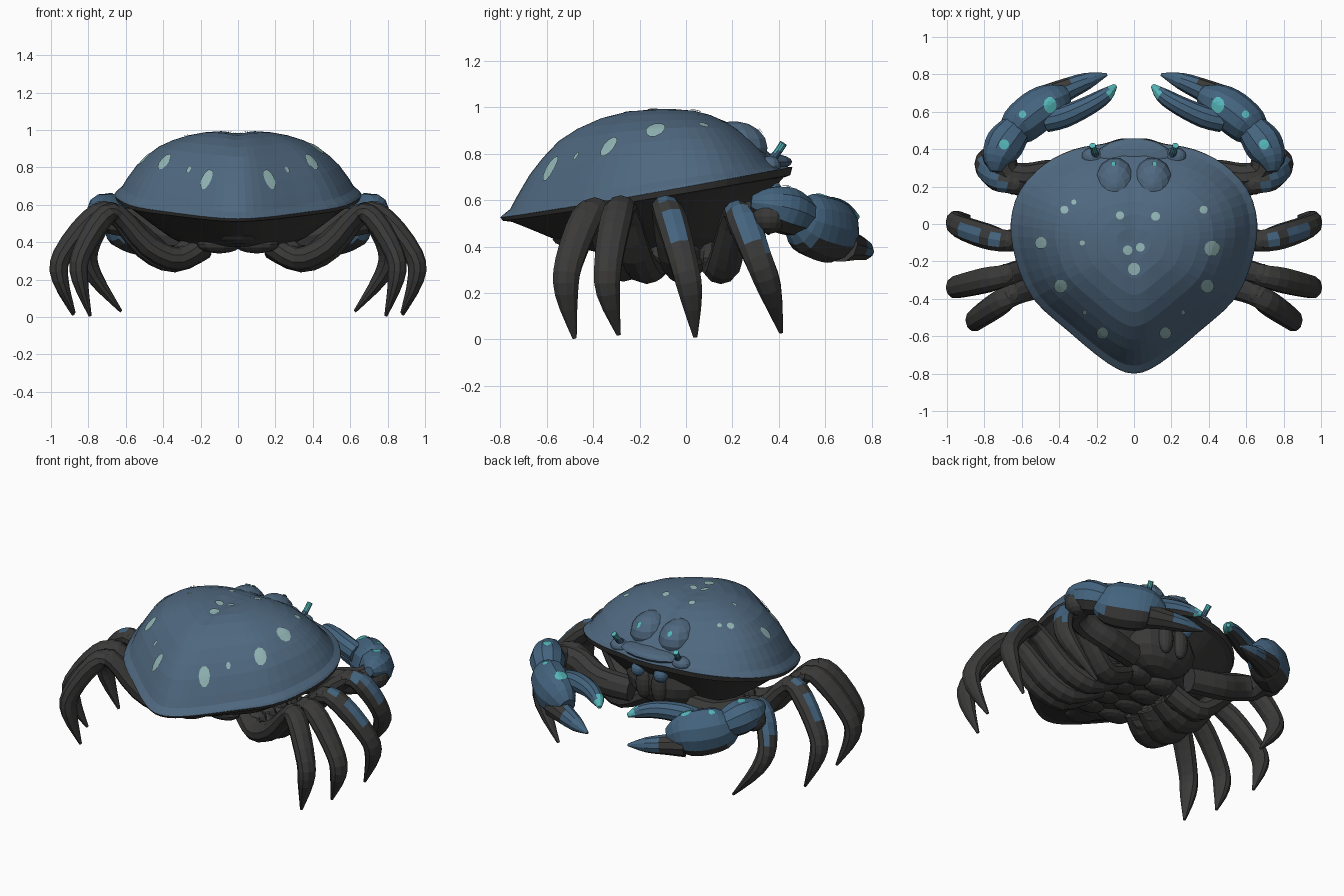
import bpy, bmesh, math
from mathutils import Vector
from mathutils.bvhtree import BVHTree

if "Cube" in bpy.data.objects:
    bpy.data.objects.remove(bpy.data.objects["Cube"])


def material(name, rgb):
    m = bpy.data.materials.new(name)
    m.diffuse_color = (*rgb, 1)
    m.use_nodes = True
    m.node_tree.nodes["Principled BSDF"].inputs["Base Color"].default_value = m.diffuse_color
    return m


BLUE, DARK, CLAW, TEAL, PALE = range(5)
MATS = [material("shell blue", (0.078, 0.138, 0.212)),
        material("dark grey", (0.043, 0.042, 0.041)),
        material("claw blue", (0.058, 0.128, 0.212)),
        material("teal", (0.09, 0.47, 0.48)),
        material("pale spot", (0.29, 0.46, 0.46))]


def make(name, verts, faces, rule, mirror=False):
    """Build a flat shaded object; rule(face) gives its colour. Optionally add its x mirror."""
    for side in ((1, -1) if mirror else (1,)):
        me = bpy.data.meshes.new(name)
        me.from_pydata([(v[0], v[1], v[2]) for v in verts], [], faces)
        bm = bmesh.new()
        bm.from_mesh(me)
        if len(bm.faces) > 40:
            bmesh.ops.recalc_face_normals(bm, faces=bm.faces)
        bm.normal_update()
        for f in bm.faces:
            f.material_index = rule(f) if callable(rule) else rule
        if side < 0:
            bmesh.ops.scale(bm, vec=(-1, 1, 1), verts=bm.verts)
            bmesh.ops.reverse_faces(bm, faces=bm.faces)
        bm.to_mesh(me)
        bm.free()
        for m in MATS:
            me.materials.append(m)
        label = name if not mirror else ("right_" if side > 0 else "left_") + name
        ob = bpy.data.objects.new(label, me)
        bpy.context.collection.objects.link(ob)
        if side > 0:
            first = ob
    return first


def catmull(pts, n, closed=False):
    P = [Vector(p) for p in pts]
    k, out = len(P), []
    for i in range(k if closed else k - 1):
        g = (lambda j: P[j % k]) if closed else (lambda j: P[max(0, min(k - 1, j))])
        a, b, c, d = g(i - 1), g(i), g(i + 1), g(i + 2)
        for s in range(n):
            t = s / n
            out.append(0.5 * (2 * b + (c - a) * t + (2 * a - 5 * b + 4 * c - d) * t * t
                              + (3 * b - a - 3 * c + d) * t ** 3))
    return out if closed else out + [P[-1]]


def loft(rings):
    """Join equal rings into a capped skin."""
    n = len(rings[0])
    verts = [v for r in rings for v in r]
    faces = [(i * n + j, i * n + (j + 1) % n, (i + 1) * n + (j + 1) % n, (i + 1) * n + j)
             for i in range(len(rings) - 1) for j in range(n)]
    faces += [tuple(range(n))[::-1], tuple(range(len(verts) - n, len(verts)))]
    return verts, faces


def tube(name, pts, radii, rule, tall=1.0, sides=10, n=3, ref=(0, 0, 1)):
    """Tapered limb along a smooth path; tall stretches the section along ref."""
    path = catmull(pts, n)
    rad = [v.x for v in catmull([(r, 0, 0) for r in radii], n)]
    rings = []
    for i, p in enumerate(path):
        t = (path[min(i + 1, len(path) - 1)] - path[max(i - 1, 0)]).normalized()
        u = t.cross(Vector(ref)).normalized()
        w = u.cross(t)
        rings.append([p + rad[i] * (u * math.cos(a) + w * math.sin(a) * tall)
                      for a in (2 * math.pi * j / sides for j in range(sides))])
    return make(name, *loft(rings), rule, True)


def ball(name, c, r, rule, mirror=True, seg=14, rows=8):
    rings = [[(c[0] + r[0] * math.sin(b) * math.cos(a), c[1] + r[1] * math.sin(b) * math.sin(a),
               c[2] - r[2] * math.cos(b)) for a in (2 * math.pi * j / seg for j in range(seg))]
             for b in (math.pi * (0.03 + 0.94 * i / rows) for i in range(rows + 1))]
    return make(name, *loft(rings), rule, mirror)


# Carapace: heart-shaped outline scaled inwards towards the crown
half = [(0, -.8), (.14, -.745), (.35, -.575), (.54, -.4), (.63, -.2), (.66, 0), (.61, .18),
        (.48, .32), (.32, .4), (.16, .43), (.08, .455)]
outline = catmull([(x, y, 0) for x, y in half] + [(0, .458, 0)]
                  + [(-x, y, 0) for x, y in half[:0:-1]], 3, True)
centre = Vector((0, -.1, 0))


def rim(y):
    return 0.525 + 0.205 * ((y + .8) / 1.2) ** 1.1 if y > -.8 else 0.525


def dome_ring(s, f, top):
    out = []
    for o in outline:
        p = centre + (o - centre) * s
        d = (o - centre).normalized()
        zr = rim(o.y)
        power, groove = 1, 0
        if top > .9:  # fuller flanks, flatter brow, shallow groove on the midline
            power = 1 - .25 * d.x ** 2 + .35 * max(d.y, 0) ** 2 - .1 * max(-d.y, 0) ** 2
            groove = .018 * math.exp(-(p.x / .05) ** 2) * (1 - s)
        out.append((p.x, p.y, zr + (top - zr) * f ** power - groove))
    return out


top = [(1, 0), (.985, .015), (.94, .06), (.9, .16), (.82, .36), (.74, .52), (.64, .69), (.53, .81),
       (.4, .91), (.27, .97), (.14, .995), (.03, 1)]
shell = make("carapace", *loft([dome_ring(s, f, .995) for s, f in top]), BLUE)

# Dark underside and belly
under = [(1, -.005), (.985, .09), (.93, .12), (.85, .26), (.7, .54), (.55, .8), (.42, .95), (.2, 1), (.03, 1)]
make("underside", *loft([dome_ring(s, f, .37) for s, f in under]), DARK)
ball("mouth_block", (0, .22, .55), (.25, .15, .17), DARK, False)
ball("mouth_plate", (.055, .355, .55), (.05, .04, .1), DARK)
ball("face_knob", (.08, .37, .64), (.045, .045, .045), CLAW)
for i in range(4):
    ball("belly_plate", (.1, -.3 + i * .14, .39), (.12, .075, .05), DARK)
ball("tail_flap", (0, -.38, .43), (.12, .2, .045), DARK, False)

# Raised brow lobes and eye stalks
brow = ball("brow_lobe", (.1, .205, .825), (.115, .15, .115), BLUE)
ball("front_ridge", (0, .36, .765), (.2, .1, .035), BLUE, False)
ball("eye_socket", (.22, .36, .75), (.06, .05, .04), BLUE)
tube("eye_stalk", [(.2, .35, .75), (.213, .39, .8), (.222, .42, .845)], [.026, .017, .017],
     lambda f: TEAL if f.calc_center_median().z > .81 else CLAW)


# Walking legs: low base, raised knee, hooked tip
legs = {
    "rear_leg": [(.18, -.2, .38), (.32, -.27, .31), (.48, -.32, .38), (.64, -.375, .55),
                 (.73, -.43, .52), (.84, -.505, .33), (.845, -.515, .2), (.79, -.48, .005)],
    "third_leg": [(.18, -.1, .37), (.34, -.17, .3), (.5, -.22, .37), (.67, -.27, .56),
                  (.79, -.3, .52), (.94, -.335, .33), (.95, -.335, .2), (.875, -.29, .02)],
    "second_leg": [(.18, .02, .37), (.34, -.01, .3), (.5, -.05, .37), (.67, -.09, .56),
                   (.79, -.065, .52), (.94, -.01, .33), (.95, .02, .2), (.88, .04, .01)],
    "front_leg": [(.18, .12, .37), (.34, .15, .3), (.46, .18, .38), (.63, .215, .54),
                  (.73, .245, .51), (.8, .31, .35), (.77, .36, .22), (.625, .41, .03)]}
bands = {"rear_leg": [], "third_leg": [(.67, .73)], "second_leg": [(.7, .79), (.85, .93)],
         "front_leg": [(.7, .83)]}
for name, pts in legs.items():
    def leg_rule(f, b=bands[name]):
        c, n = f.calc_center_median(), f.normal
        hit = any(lo < c.x < hi for lo, hi in b) and c.z > .33
        return CLAW if hit and n.x * .6 + n.z * .7 > .62 else DARK
    tube(name, pts, [.06, .062, .06, .05, .058, .052, .044, .008], leg_rule, 1.2, ref=(0, 1, 0))
    k = Vector(pts[3])
    ball(name + "_knee", k + Vector((.01, 0, .005)), (.055, .06, .05), DARK, seg=10, rows=6)
    ball(name + "_base", (.25, pts[0][1] - .01, .35), (.1, .06, .07), DARK, seg=10, rows=6)


# Claws: dark arm, blue wrist and palm, two fingers
def topside(f):
    return CLAW if f.normal.z > -.5 else DARK


tube("claw_arm", [(.22, .24, .42), (.42, .27, .44), (.58, .25, .5), (.68, .28, .52), (.7, .38, .54)],
     [.07, .075, .075, .07, .07], DARK, 1.1)
ball("elbow_knob", (.735, .36, .53), (.075, .075, .075), DARK)
wrist = tube("claw_wrist", [(.74, .28, .59), (.73, .35, .58), (.69, .43, .555), (.63, .51, .52)],
             [.03, .08, .105, .085], topside)
palm = tube("claw_palm", [(.67, .47, .53), (.62, .52, .5), (.525, .6, .475), (.44, .655, .46), (.37, .69, .43)],
            [.06, .105, .115, .1, .055], topside, 1.25, 12)
tube("fixed_finger", [(.46, .67, .41), (.37, .715, .4), (.25, .765, .385), (.145, .8, .37)],
     [.078, .062, .045, .008], lambda f: DARK if f.calc_center_median().x > .35 or f.normal.z < -.7 else CLAW)
tube("moving_finger", [(.47, .55, .53), (.37, .575, .55), (.24, .635, .56), (.15, .69, .545), (.1, .74, .525)],
     [.06, .06, .052, .04, .012],
     lambda f: TEAL if f.calc_center_median().x < .135 else DARK if f.normal.z < -.4 else CLAW)


# Spots: thin discs draped onto the surface below
def spot(name, ob, x, y, r, colour, mirror=True, ry=None):
    tree = BVHTree.FromPolygons([v.co for v in ob.data.vertices], [p.vertices for p in ob.data.polygons])
    verts = []
    for k in (0, .5, 1):
        for j in range(10 if k else 1):
            a = j * math.pi / 5
            hit, nrm, _, _ = tree.ray_cast(
                Vector((x + k * r * math.cos(a), y + k * (ry or r) * math.sin(a), 2)), Vector((0, 0, -1)))
            if hit is None:
                return
            verts.append(hit + nrm * (.006 if nrm.z > 0 else -.006))
    faces = [(0, 1 + j, 1 + (j + 1) % 10) for j in range(10)]
    faces += [(1 + j, 11 + j, 11 + (j + 1) % 10, 1 + (j + 1) % 10) for j in range(10)]
    make(name, verts, faces, colour, mirror)


for x, y, r in [(.39, -.33, .036), (.165, -.58, .033), (.37, .075, .022), (.26, -.47, .013)]:
    spot("shell_spot", shell, x, y, r, PALE)
for x, y, r in [(.415, -.13, .042), (-.495, -.1, .032), (-.275, -.1, .014), (0, -.24, .034), (-.035, -.14, .026),
                (.035, -.125, .024), (.115, .04, .024), (-.075, .045, .022), (-.32, .115, .014)]:
    spot("shell_spot_single", shell, x, y, r, PALE, False)
spot("brow_spot", brow, .11, .32, .012, TEAL)
spot("wrist_spot", wrist, .695, .425, .027, TEAL)
spot("palm_spot", palm, .45, .635, .034, TEAL, ry=.042)
spot("palm_side_spot", palm, .595, .585, .02, TEAL)
